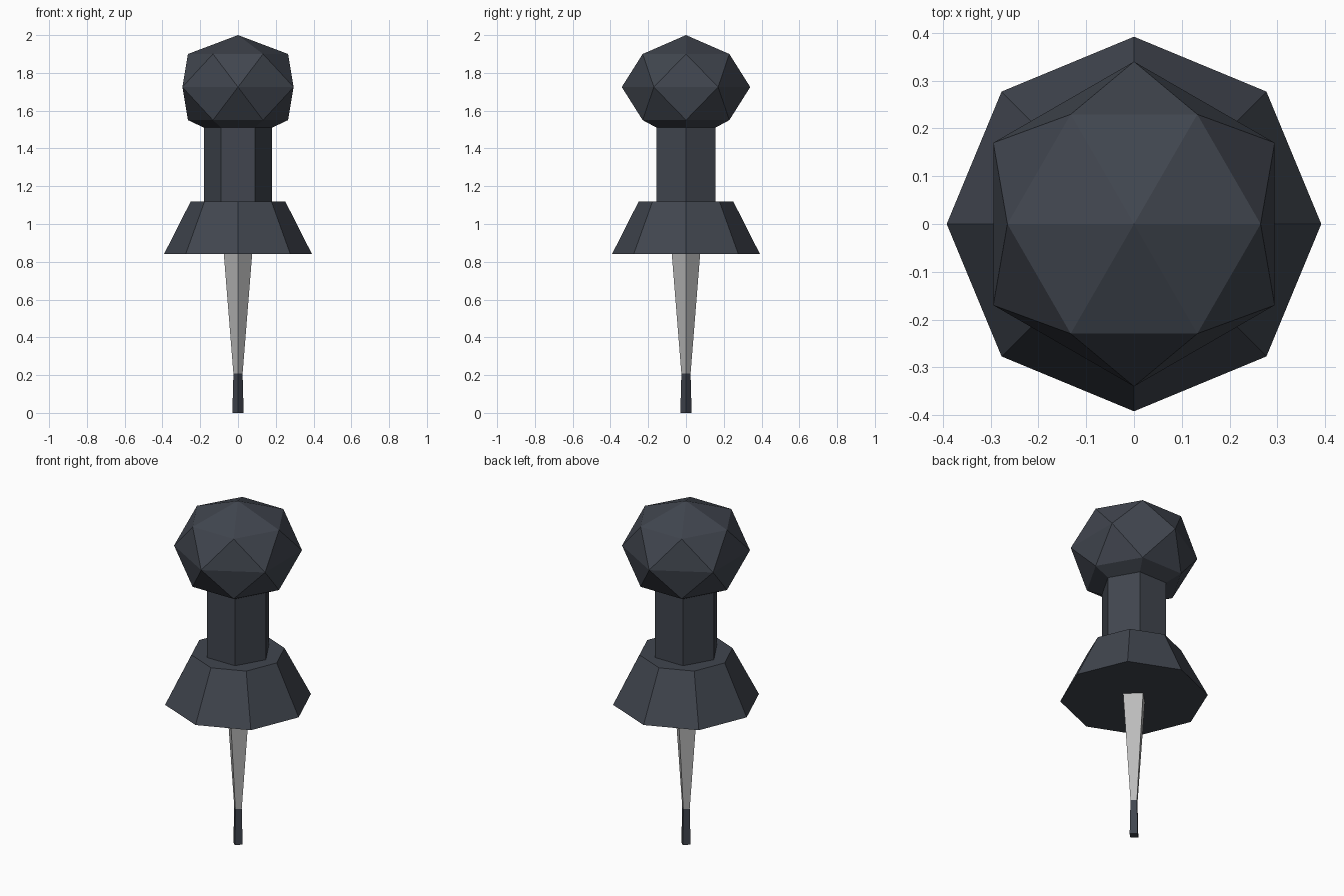
import bpy
from math import cos, sin, pi

if "Cube" in bpy.data.objects:
    bpy.data.objects.remove(bpy.data.objects["Cube"])


def material(name, colour):
    m = bpy.data.materials.new(name)
    m.diffuse_color = colour
    m.use_nodes = True
    m.node_tree.nodes["Principled BSDF"].inputs["Base Color"].default_value = m.diffuse_color
    return m


def stacked_rings(name, n, rings, mat=None, apex=None):
    """Join n-sided rings (radius, z, half-step twist); twisted neighbours get triangles."""
    verts, faces = [], []
    for r, z, twist in rings:
        for i in range(n):
            a = 2 * pi * (i + 0.5 * twist) / n
            verts.append((r * cos(a), r * sin(a), z))
    for k in range(len(rings) - 1):
        lo, hi = k * n, (k + 1) * n
        step = rings[k + 1][2] - rings[k][2]
        for i in range(n):
            j = (i + 1) % n
            if step == 0:
                faces.append((lo + i, lo + j, hi + j, hi + i))
            elif step > 0:
                faces += [(lo + i, lo + j, hi + i), (lo + j, hi + j, hi + i)]
            else:
                faces += [(lo + i, hi + j, hi + i), (lo + i, lo + j, hi + j)]
    faces.append(tuple(reversed(range(n))))
    top = (len(rings) - 1) * n
    if apex is None:
        faces.append(tuple(range(top, top + n)))
    else:
        verts.append((0, 0, apex))
        faces += [(top + i, top + (i + 1) % n, len(verts) - 1) for i in range(n)]
    mesh = bpy.data.meshes.new(name)
    mesh.from_pydata(verts, [], faces)
    obj = bpy.data.objects.new(name, mesh)
    bpy.context.collection.objects.link(obj)
    if mat:
        mesh.materials.append(mat)
    return obj


dark = material("dark_slate", (0.052, 0.06, 0.077, 1))
steel = material("steel", (0.5, 0.5, 0.5, 1))

# Faceted knob
stacked_rings("knob", 6, [(0.18, 1.51, 0), (0.265, 1.55, 0), (0.34, 1.725, 1),
                          (0.265, 1.90, 0)], dark, apex=2.0)
# Hexagonal stem
stacked_rings("stem", 6, [(0.18, 1.12, 0), (0.18, 1.51, 0)], dark)
# Octagonal flared collar
stacked_rings("collar", 8, [(0.392, 0.84, 0), (0.25, 1.12, 0)], dark)
# Square tapering needle
stacked_rings("needle", 4, [(0.022, 0.18, 0), (0.075, 0.84, 0)], steel)
# Dark needle tip, narrowing upwards into the needle
stacked_rings("needle_tip", 4, [(0.03, 0.0, 0), (0.018, 0.43, 0)], dark)
